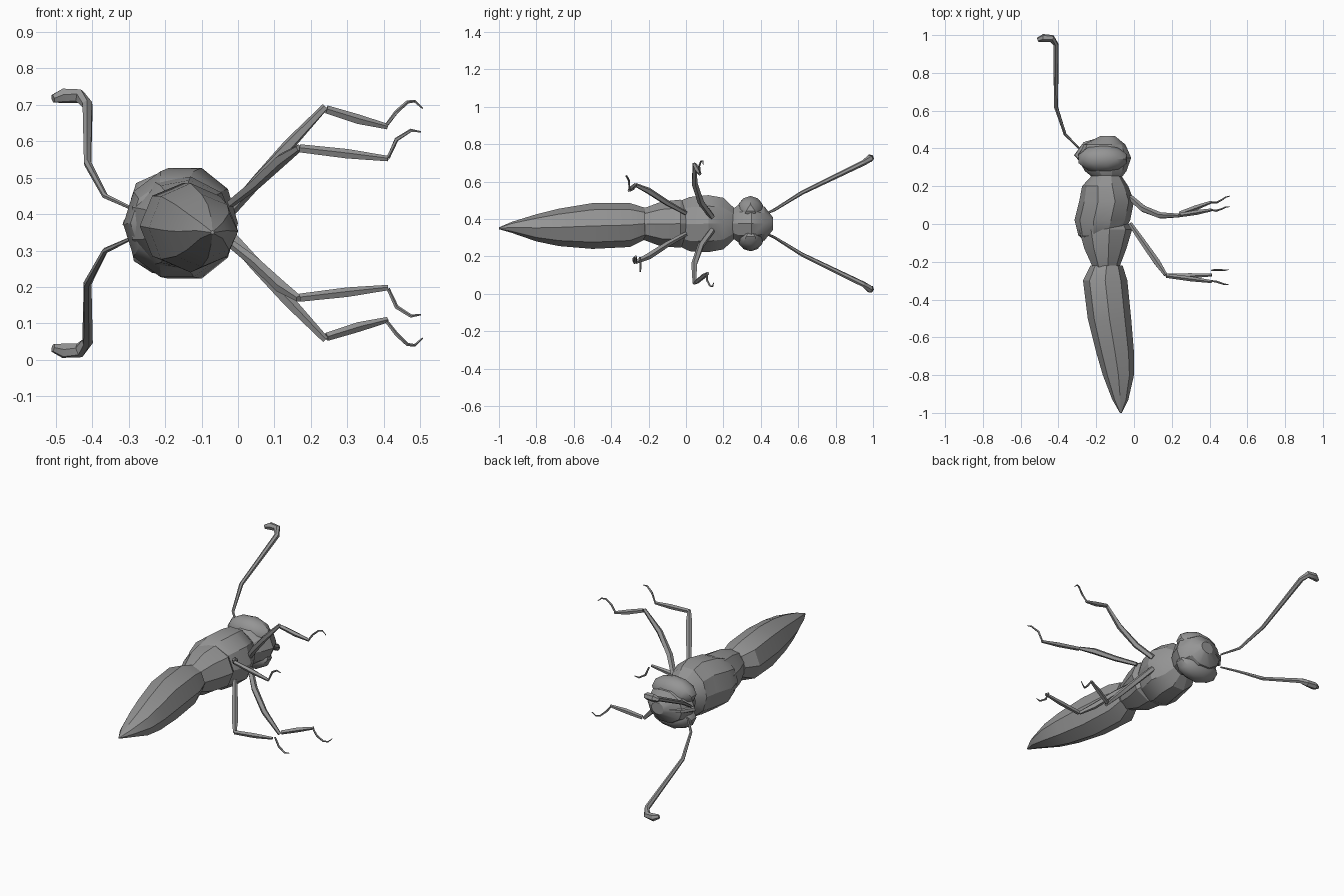
import bpy, bmesh, math
from mathutils import Vector

cube = bpy.data.objects.get("Cube")
if cube:
    bpy.data.objects.remove(cube)

grey = bpy.data.materials.new("body_grey")
grey.use_nodes = True
COLOUR = (0.3, 0.3, 0.3, 1)
grey.diffuse_color = COLOUR
grey.node_tree.nodes["Principled BSDF"].inputs["Base Color"].default_value = COLOUR
MID = 0.375  # plane of symmetry: the insect lies on its side


def finish(bm, name):
    bmesh.ops.recalc_face_normals(bm, faces=bm.faces)
    mesh = bpy.data.meshes.new(name)
    bm.to_mesh(mesh)
    bm.free()
    mesh.materials.append(grey)
    obj = bpy.data.objects.new(name, mesh)
    bpy.context.collection.objects.link(obj)
    bpy.ops.object.select_all(action='DESELECT')
    obj.select_set(True)
    bpy.context.view_layer.objects.active = obj
    bpy.ops.object.shade_smooth_by_angle(angle=math.radians(28))
    return obj


def skin(bm, rings):
    rows = [[bm.verts.new(p) for p in ring] for ring in rings]
    n = len(rows[0])
    for a, b in zip(rows, rows[1:]):
        for i in range(n):
            j = (i + 1) % n
            bm.faces.new((a[i], a[j], b[j], b[i]))
    bm.faces.new(rows[0])
    bm.faces.new(rows[-1])


def loft(name, sections, sides):
    """Sections are (y, x min, x max, z min, z max)."""
    bm = bmesh.new()
    rings = []
    for y, x0, x1, z0, z1 in sections:
        ring = []
        for i in range(sides):
            a = math.tau * i / sides
            ring.append(((x0 + x1) / 2 + (x1 - x0) / 2 * math.cos(a), y,
                         (z0 + z1) / 2 + (z1 - z0) / 2 * math.sin(a)))
        rings.append(ring)
    skin(bm, rings)
    return finish(bm, name)


def limb(name, path, radii, sides=5):
    """Tapered tube along a path."""
    bm = bmesh.new()
    pts = [Vector(p) for p in path]
    rings = []
    for i, p in enumerate(pts):
        t = (pts[min(i + 1, len(pts) - 1)] - pts[max(i - 1, 0)]).normalized()
        u = t.cross(Vector((0.3, 0.2, 1))).normalized()
        v = t.cross(u)
        rings.append([p + radii[i] * (u * math.cos(math.tau * k / sides)
                                      + v * math.sin(math.tau * k / sides))
                      for k in range(sides)])
    skin(bm, rings)
    return finish(bm, name)


def ellipsoid(name, centre, size):
    bm = bmesh.new()
    bmesh.ops.create_icosphere(bm, subdivisions=2, radius=1)
    for v in bm.verts:
        v.co = Vector(centre) + Vector(a * b for a, b in zip(v.co, size))
    return finish(bm, name)


# Abdomen
loft("abdomen", [
    (-0.22, -0.23, -0.06, 0.29, 0.46),
    (-0.30, -0.27, -0.035, 0.25, 0.485),
    (-0.50, -0.245, -0.015, 0.24, 0.485),
    (-0.68, -0.20, 0.0, 0.255, 0.455),
    (-0.80, -0.165, 0.0, 0.28, 0.425),
    (-0.93, -0.115, -0.03, 0.325, 0.385),
    (-1.0, -0.075, -0.065, 0.345, 0.355)], 8)

# Thorax in two overlapping lobes
loft("front_thorax", [
    (0.26, -0.22, -0.07, 0.29, 0.46),
    (0.20, -0.275, -0.03, 0.23, 0.52),
    (0.12, -0.29, 0.0, 0.215, 0.535),
    (0.02, -0.315, -0.02, 0.22, 0.525),
    (-0.06, -0.295, -0.06, 0.26, 0.49),
    (-0.11, -0.24, -0.10, 0.30, 0.44)], 10)
loft("rear_thorax", [
    (0.06, -0.22, -0.07, 0.29, 0.46),
    (-0.03, -0.30, -0.01, 0.245, 0.505),
    (-0.13, -0.27, -0.04, 0.25, 0.495),
    (-0.235, -0.22, -0.08, 0.29, 0.455)], 9)

# Head
loft("head", [
    (0.24, -0.21, -0.07, 0.30, 0.45),
    (0.28, -0.26, -0.04, 0.27, 0.48),
    (0.35, -0.30, -0.015, 0.26, 0.49),
    (0.42, -0.27, -0.045, 0.28, 0.47),
    (0.465, -0.18, -0.10, 0.34, 0.41)], 10)
limb("mouth", [(-0.26, 0.31, MID), (-0.305, 0.365, MID), (-0.26, 0.425, MID),
               (-0.19, 0.45, MID)], [0.008, 0.013, 0.013, 0.006])

for side, label in ((1, "upper"), (-1, "lower")):
    def flip(path, drift=0.0):
        """Place a path on this side; the lower feet drift along the body."""
        shift = drift if side < 0 else 0
        return [(x, y + shift * max(0, x - 0.2) / 0.3, MID + side * (z - MID))
                for x, y, z in path]

    ellipsoid(label + "_eye", (-0.165, 0.345, MID + side * 0.068),
              (0.135, 0.075, 0.08))

    # Antenna with a bent club
    limb(label + "_antenna", flip([
        (-0.29, 0.40, 0.415), (-0.365, 0.475, 0.45), (-0.413, 0.62, 0.54),
        (-0.413, 0.95, 0.70), (-0.435, 0.982, 0.724),
        (-0.48, 0.985, 0.725), (-0.508, 0.975, 0.717)]),
        [0.005, 0.008, 0.011, 0.015, 0.02, 0.021, 0.012], 6)

    # Front leg
    limb(label + "_front_femur", flip([
        (-0.02, 0.14, 0.41), (0.05, 0.08, 0.49), (0.14, 0.045, 0.59),
        (0.24, 0.045, 0.695)]), [0.016, 0.018, 0.017, 0.01])
    limb(label + "_front_tibia", flip([
        (0.243, 0.048, 0.687), (0.33, 0.062, 0.66), (0.41, 0.075, 0.64)], 0.06),
        [0.012, 0.014, 0.008])
    limb(label + "_front_foot", flip([
        (0.408, 0.075, 0.645), (0.435, 0.07, 0.68), (0.465, 0.08, 0.708),
        (0.485, 0.09, 0.71), (0.507, 0.092, 0.69)], 0.055),
        [0.005, 0.006, 0.005, 0.004, 0.002])

    # Middle leg
    limb(label + "_middle_femur", flip([
        (-0.02, 0.0, 0.43), (0.05, -0.10, 0.485), (0.12, -0.20, 0.55),
        (0.168, -0.27, 0.582)]), [0.012, 0.016, 0.018, 0.01])
    limb(label + "_middle_tibia", flip([
        (0.17, -0.273, 0.58), (0.30, -0.29, 0.565), (0.412, -0.305, 0.552)], 0.05),
        [0.012, 0.014, 0.008])
    limb(label + "_middle_foot", flip([
        (0.412, -0.302, 0.555), (0.435, -0.305, 0.605), (0.475, -0.318, 0.63),
        (0.502, -0.322, 0.626)], 0.08), [0.005, 0.006, 0.005, 0.002])
